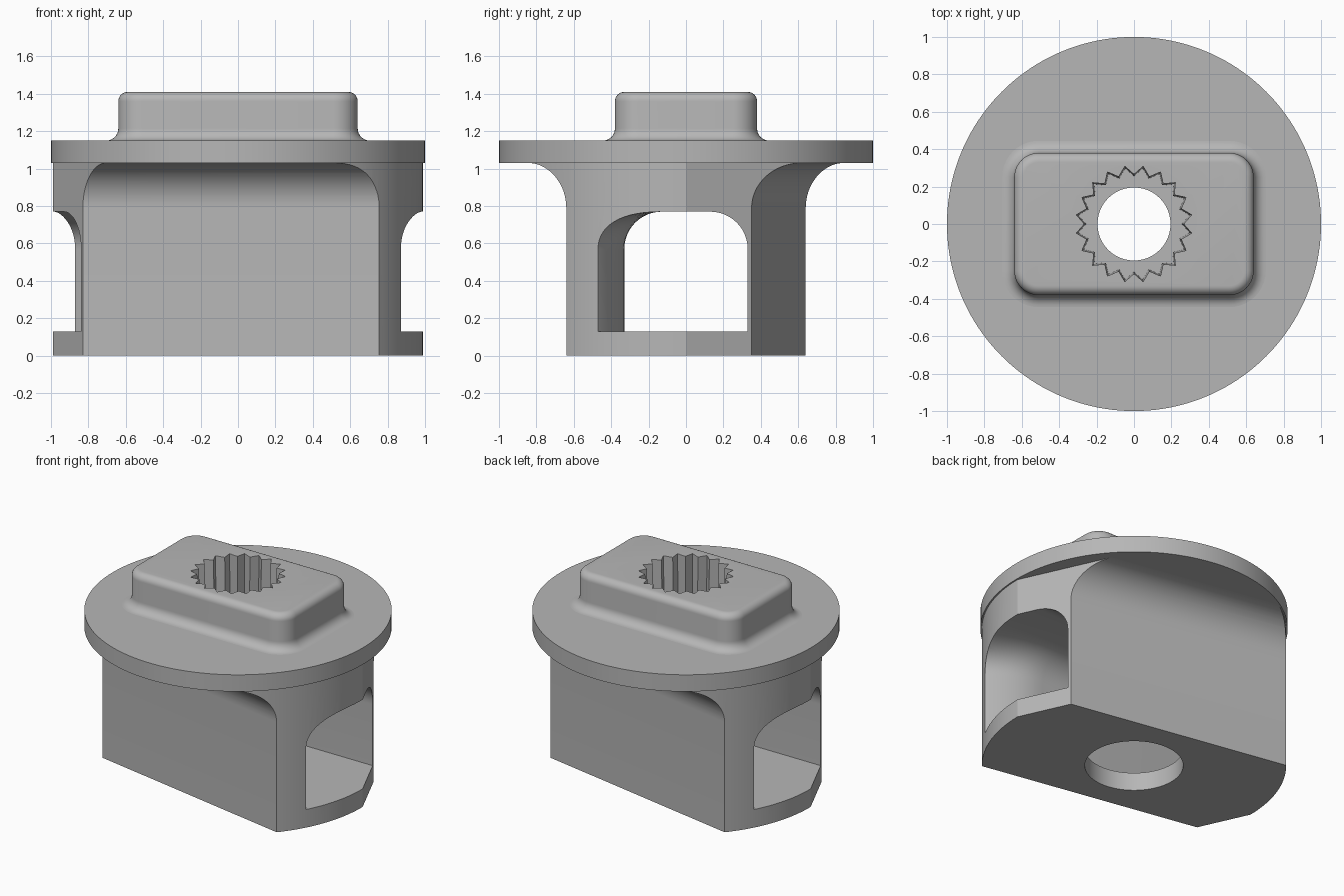
import bpy
import bmesh
from math import sin, cos, pi, radians
from mathutils import Matrix

if "Cube" in bpy.data.objects:
    bpy.data.objects.remove(bpy.data.objects["Cube"])

grey = bpy.data.materials.new("plain_grey")
grey.use_nodes = True
grey.diffuse_color = (0.47, 0.47, 0.47, 1)
grey.node_tree.nodes["Principled BSDF"].inputs["Base Color"].default_value = (0.47, 0.47, 0.47, 1)


def loft(name, rings):
    """Closed solid skinned through rings of equal point count."""
    bm = bmesh.new()
    rows = [[bm.verts.new(p) for p in ring] for ring in rings]
    n = len(rows[0])
    for a, b in zip(rows, rows[1:]):
        for i in range(n):
            j = (i + 1) % n
            bm.faces.new((a[i], a[j], b[j], b[i]))
    bm.faces.new(rows[0])
    bm.faces.new(rows[-1])
    bmesh.ops.recalc_face_normals(bm, faces=bm.faces)
    mesh = bpy.data.meshes.new(name)
    bm.to_mesh(mesh)
    bm.free()
    mesh.materials.append(grey)
    obj = bpy.data.objects.new(name, mesh)
    bpy.context.collection.objects.link(obj)
    return obj


def circle(r, z, n=96):
    return [(r * cos(2 * pi * i / n), r * sin(2 * pi * i / n), z) for i in range(n)]


def carve(obj, tool, operation="DIFFERENCE"):
    mod = obj.modifiers.new("carve", "BOOLEAN")
    mod.operation = operation
    mod.solver = "EXACT"
    mod.object = tool
    bpy.context.view_layer.objects.active = obj
    bpy.ops.object.modifier_apply(modifier=mod.name)


def arc(cx, cy, rx, ry, start, end, n=12):
    return [(cx + rx * cos(radians(start + (end - start) * i / n)),
             cy + ry * sin(radians(start + (end - start) * i / n))) for i in range(n + 1)]


# Body: slanted slab whose long sides sweep out into the flange
FLANGE_Z, HALF, SWEEP = 1.03, 0.494, 0.24
side = [(HALF, 0)] + arc(HALF + SWEEP, FLANGE_Z - SWEEP, SWEEP, SWEEP, 180, 90, 16)
profile = side + [(-d, z) for d, z in reversed(side)]
body = loft("body", [[(x, d, z) for d, z in profile] for x in (-1.2, 1.2)])
body.data.transform(Matrix.Rotation(radians(-10.35), 4, "Z"))

# Body plan: disc with two opposite flats
plan = []
for turn in (0, 180):
    plan += arc(0, 0, 0.99, 0.99, 49.2 + turn, 180 + turn, 48)
outline = loft("outline_cutter", [[(x, y, z) for x, y in plan] for z in (-0.2, 1.2)])
carve(body, outline, "INTERSECT")


# Side window: arched tunnel flaring at two opposite corners
def flare(x):
    return 0.14 * (max(0, x - 0.5) / 0.37) ** 2


def window_ring(x):
    right, left = 0.33 + flare(-x), 0.33 + flare(x)
    floor, top, r = 0.13, 0.77, 0.2
    rr, rl = r + flare(-x), r + flare(x)
    pts = [(-left, floor), (right, floor)]
    pts += arc(right - rr, top - r, rr, r, 0, 90)
    pts += arc(-left + rl, top - r, rl, r, 90, 180)
    return [(x, y, z) for y, z in pts]


stations = [0.5 + 0.06 * i for i in range(10)]
window = loft("window_cutter", [window_ring(x) for x in [-s for s in reversed(stations)] + stations])
carve(body, window)

# Screw hole above the window and access hole in the base
screw = loft("screw_cutter", [circle(0.195, z) for z in (0.6, 1.2)])
access = loft("access_cutter", [circle(0.32, z) for z in (-0.2, 0.3)])
carve(body, screw)
carve(body, access)

# Flange
flange = loft("flange", [circle(1, z, 160) for z in (FLANGE_Z, 1.15)])


# Hub: rounded block with a fillet at its foot and a rounded rim
def hub_ring(offset, z):
    w, d, r = 0.64 + offset, 0.38 + offset, 0.13 + offset
    pts = []
    for sx, sy, start in ((1, 1, 0), (-1, 1, 90), (-1, -1, 180), (1, -1, 270)):
        pts += arc(sx * (w - r), sy * (d - r), r, r, start, start + 90, 10)
    return [(x, y, z) for x, y in pts]


steps = [(0.065, 1.12)]
steps += arc(0.065, 1.215, 0.065, 0.065, 270, 180, 8)
steps += arc(-0.05, 1.36, 0.05, 0.05, 0, 90, 8)
hub = loft("hub", [hub_ring(o, z) for o, z in steps])

# Toothed socket through hub and flange
TEETH = 20


def tooth_ring(scale, z):
    pts = []
    for i in range(TEETH * 2):
        a = pi * (i + 1) / TEETH
        r = scale * (0.265 if i % 2 else 0.312)
        pts.append((r * cos(a), r * sin(a), z))
    return pts


socket = loft("socket_cutter", [tooth_ring(1.01, 1.5), tooth_ring(0.96, 0.95)])
carve(hub, socket)
carve(flange, socket)

for tool in (outline, window, screw, access, socket):
    bpy.data.objects.remove(tool)

# Smooth shading with crisp edges
for obj in (body, flange, hub):
    bpy.ops.object.select_all(action="DESELECT")
    obj.select_set(True)
    bpy.context.view_layer.objects.active = obj
    bpy.ops.object.shade_smooth_by_angle(angle=radians(25))
